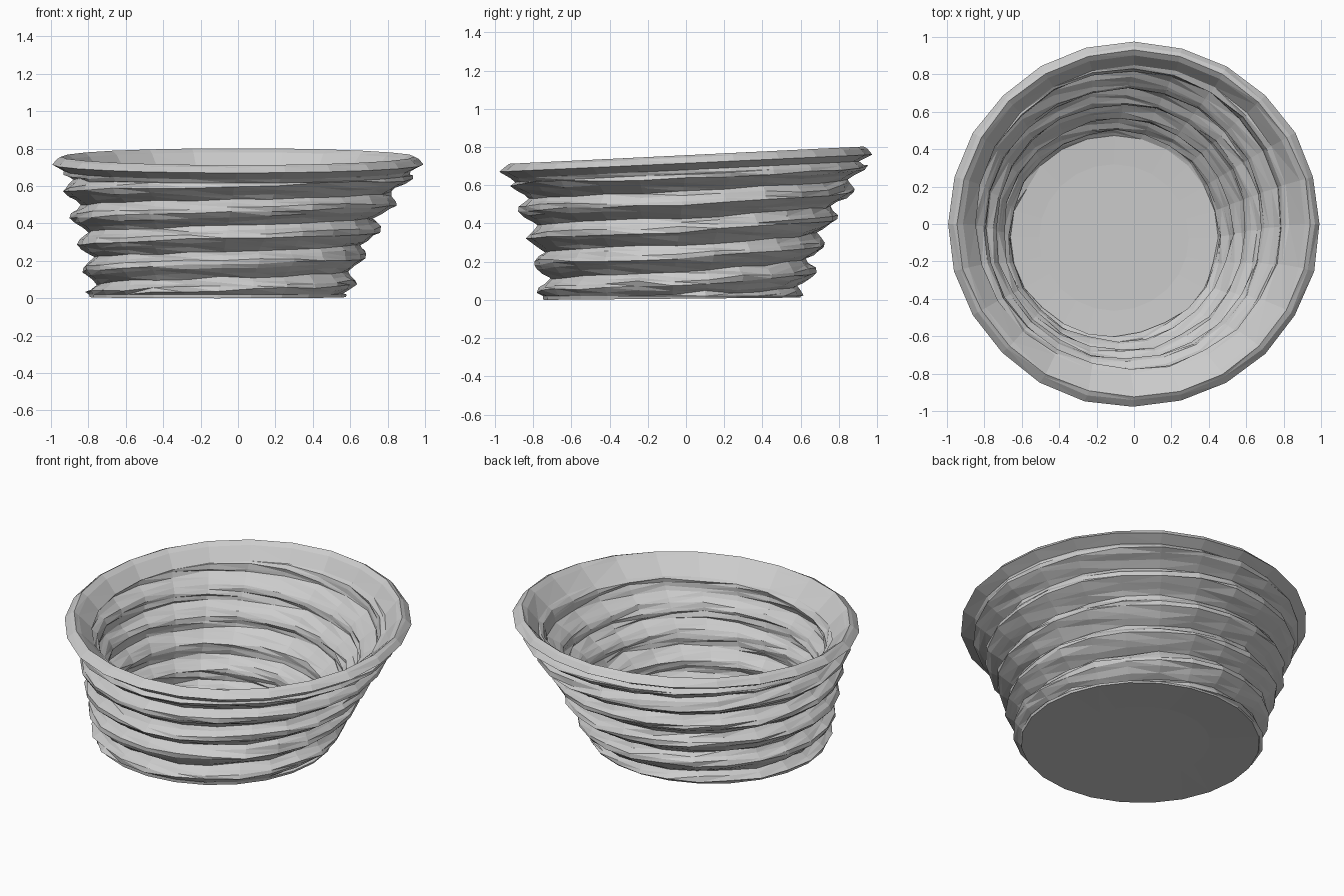
import bpy, bmesh, math, random
from math import sin, cos, pi

cube = bpy.data.objects.get("Cube")
if cube:
    bpy.data.objects.remove(cube)

random.seed(4)
COLS, STEPS, PITCH = 24, 6, 0.14
BASE_Z, FLOOR_Z = 0.02, 0.035
bm = bmesh.new()


def angle(j):
    return -pi + 2 * pi * j / COLS


def place(j, r, z):
    # The pot leans: its centre drifts from the base towards the rim
    lean = 1 - min(z / 0.7, 1)
    a = angle(j)
    return bm.verts.new((r * cos(a) - 0.11 * lean ** 0.9,
                         r * sin(a) * 0.98 - 0.075 * lean, z))


def peak_radius(z):
    return 0.715 + 0.2 * z + 0.25 * z * z


def top_z(j):
    return 0.66 + 0.045 * sin(angle(j))


def wall_radius(z, inner, groove):
    if inner:
        return peak_radius(z) - 0.185 + 0.08 * z + 0.5 * groove
    return peak_radius(z) - groove


# Coiled wall: one rope winding upwards, clipped at the base and the rim
def coil_wall(inner):
    low = FLOOR_Z if inner else BASE_Z
    grooves = [0.0, 0.012, 0.045, 0.075, 0.05, 0.02]
    first, last = -2 * STEPS, 7 * STEPS
    rows = {}
    for k in range(first, last):
        for j in range(COLS):
            a = angle(j)
            z = 0.005 + PITCH * (k / STEPS + j / COLS) + 0.03 * max(0, sin(a))
            z += random.uniform(-0.007, 0.007)
            groove = grooves[k % STEPS]
            wobble = random.uniform(-0.01, 0.01)
            high = top_z(j)
            if z <= low or z >= high:
                z, groove, wobble = (low if z <= low else high), 0.03, 0
            rows[k, j] = place(j, wall_radius(z, inner, groove) + wobble, z)
    for k in range(first, last - STEPS - 1):
        for j in range(COLS):
            nk, nj = (k, j + 1) if j < COLS - 1 else (k + STEPS, 0)
            bm.faces.new([rows[k, j], rows[nk, nj], rows[nk + 1, nj], rows[k + 1, j]])


def ring(radius, height, wobble=0.0):
    return [place(j, radius(j) + random.uniform(-wobble, wobble), height(j))
            for j in range(COLS)]


def loft(rings):
    for a, b in zip(rings, rings[1:]):
        for j in range(COLS):
            n = (j + 1) % COLS
            bm.faces.new([a[j], a[n], b[n], b[j]])


coil_wall(False)
coil_wall(True)

# Flared, tilted rim joining both walls
rim = [ring(lambda j: wall_radius(top_z(j), False, 0.03), top_z)]
for r, dz in [(0.925, 0.02), (0.995, 0.055), (0.965, 0.085), (0.945, 0.097), (0.915, 0.075)]:
    rim.append(ring(lambda j: r, lambda j: top_z(j) + dz, 0.005))
rim.append(ring(lambda j: wall_radius(top_z(j), True, 0.03), top_z))
loft(rim)

# Underside and inner floor
for inner, z, steps in [(False, BASE_Z, [(0.685, 0.006), (0.40, 0.012)]),
                        (True, FLOOR_Z, [(0.40, 0.026)])]:
    rings = [ring(lambda j: wall_radius(z, inner, 0.03), lambda j: z)]
    for r, h in steps:
        # The base sags towards the front
        sag = 0 if inner else 0.006
        rings.append(ring(lambda j: r, lambda j: h + sag * sin(angle(j))))
    loft(rings)
    bm.faces.new(rings[-1])

# Weld the parts and cut into facets
bmesh.ops.remove_doubles(bm, verts=bm.verts, dist=0.0005)
bmesh.ops.dissolve_degenerate(bm, edges=bm.edges, dist=0.0005)
bmesh.ops.triangulate(bm, faces=[f for f in bm.faces if len(f.verts) == 4])
bmesh.ops.recalc_face_normals(bm, faces=bm.faces)

mesh = bpy.data.meshes.new("coiled_bowl")
bm.to_mesh(mesh)
bm.free()
bowl = bpy.data.objects.new("coiled_bowl", mesh)
bpy.context.collection.objects.link(bowl)

# Plain grey clay
clay = bpy.data.materials.new("grey_clay")
clay.use_nodes = True
colour = (0.6, 0.6, 0.6, 1)
clay.diffuse_color = colour
clay.node_tree.nodes["Principled BSDF"].inputs["Base Color"].default_value = colour
mesh.materials.append(clay)
